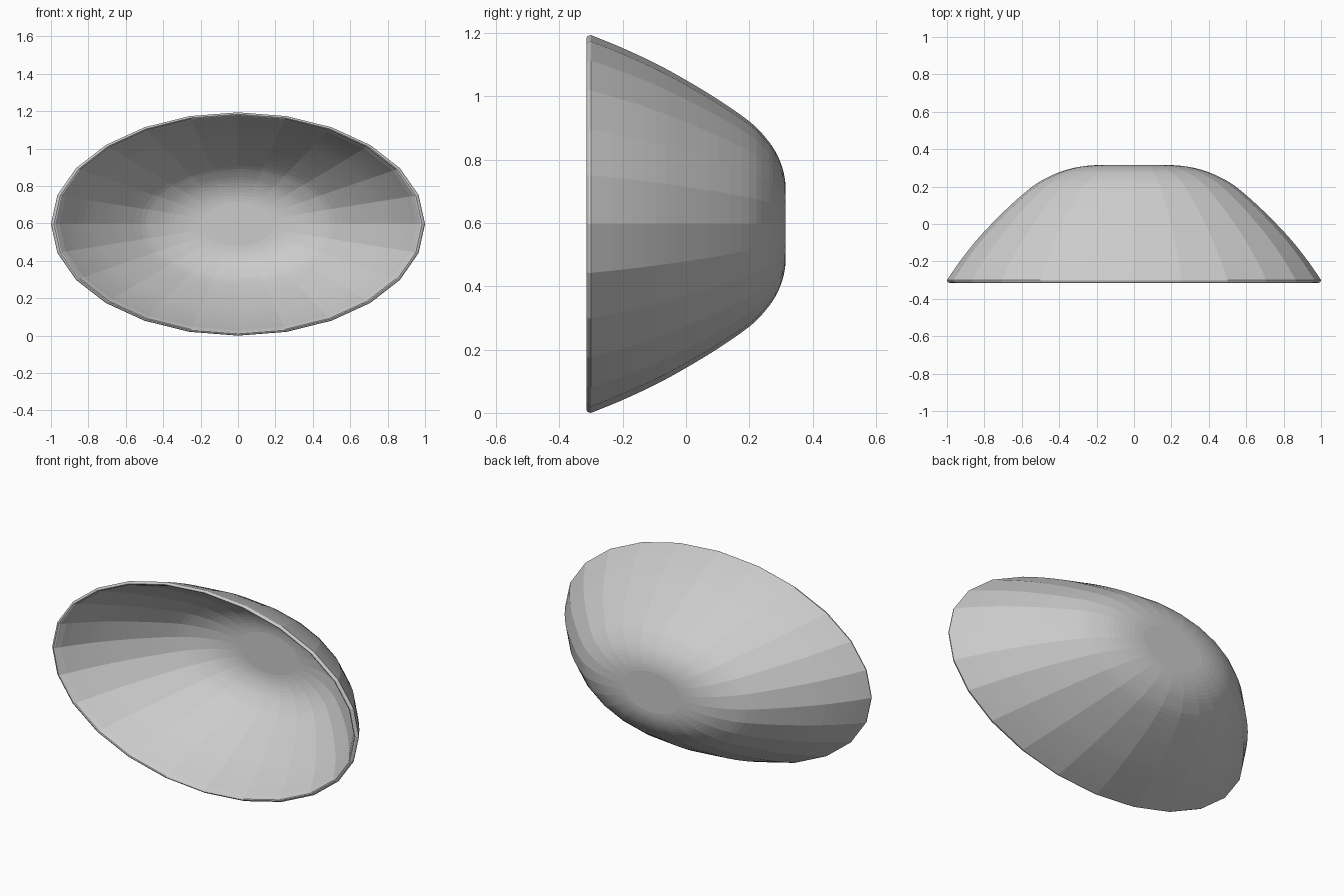
import bpy, bmesh, math
from mathutils import Vector

if "Cube" in bpy.data.objects:
    bpy.data.objects.remove(bpy.data.objects["Cube"])

SIDES = 24
HALF_H = 0.597      # half height of the oval (half width is 1)
WALL = 0.03

# Outer profile: (radius, y) from rim to flat base
KEYS = [Vector(p) for p in [(1.0, -0.30), (0.935, -0.205), (0.85, -0.096), (0.762, 0.0),
        (0.655, 0.105), (0.54, 0.203), (0.46, 0.25), (0.38, 0.284), (0.29, 0.306), (0.2, 0.315)]]


def smooth_curve(pts, steps):
    """Catmull-Rom curve through the points."""
    ext = [2 * pts[0] - pts[1]] + pts + [Vector((0.1, 0.315))]
    out = []
    for i in range(1, len(ext) - 2):
        a, b, c, d = ext[i - 1:i + 3]
        for s in range(steps):
            t = s / steps
            out.append(0.5 * (2 * b + (c - a) * t + (2 * a - 5 * b + 4 * c - d) * t ** 2
                              + (3 * b - a - 3 * c + d) * t ** 3))
    return out + [pts[-1]]


outer = smooth_curve(KEYS, 3)

# Inner wall is the outer profile pushed inward
inner = []
for i, p in enumerate(outer):
    d = (outer[min(i + 1, len(outer) - 1)] - outer[max(i - 1, 0)]).normalized()
    inner.append(p + Vector((-d.y, d.x)) * WALL)
for p in inner:
    p.y = min(p.y, 0.315 - WALL)

# Rounded rim joins the two walls
rim = [Vector(p) for p in [(0.971, -0.305), (0.976, -0.312), (0.984, -0.315), (0.993, -0.312), (0.998, -0.307)]]
profile = inner[:0:-1] + rim + outer

# Loft the profile around the oval
bm = bmesh.new()
rings = []
for r, y in profile:
    rings.append([bm.verts.new((r * math.cos(2 * math.pi * k / SIDES), y,
                                HALF_H + r * HALF_H * math.sin(2 * math.pi * k / SIDES)))
                  for k in range(SIDES)])
for a, b in zip(rings, rings[1:]):
    for k in range(SIDES):
        n = (k + 1) % SIDES
        bm.faces.new((a[k], a[n], b[n], b[k]))

# Flat floor inside and flat base outside
bm.faces.new(rings[0])
bm.faces.new(rings[-1])
bmesh.ops.recalc_face_normals(bm, faces=bm.faces[:])

mesh = bpy.data.meshes.new("oval_bowl")
bm.to_mesh(mesh)
bm.free()
bowl = bpy.data.objects.new("oval_bowl", mesh)
bpy.context.collection.objects.link(bowl)
